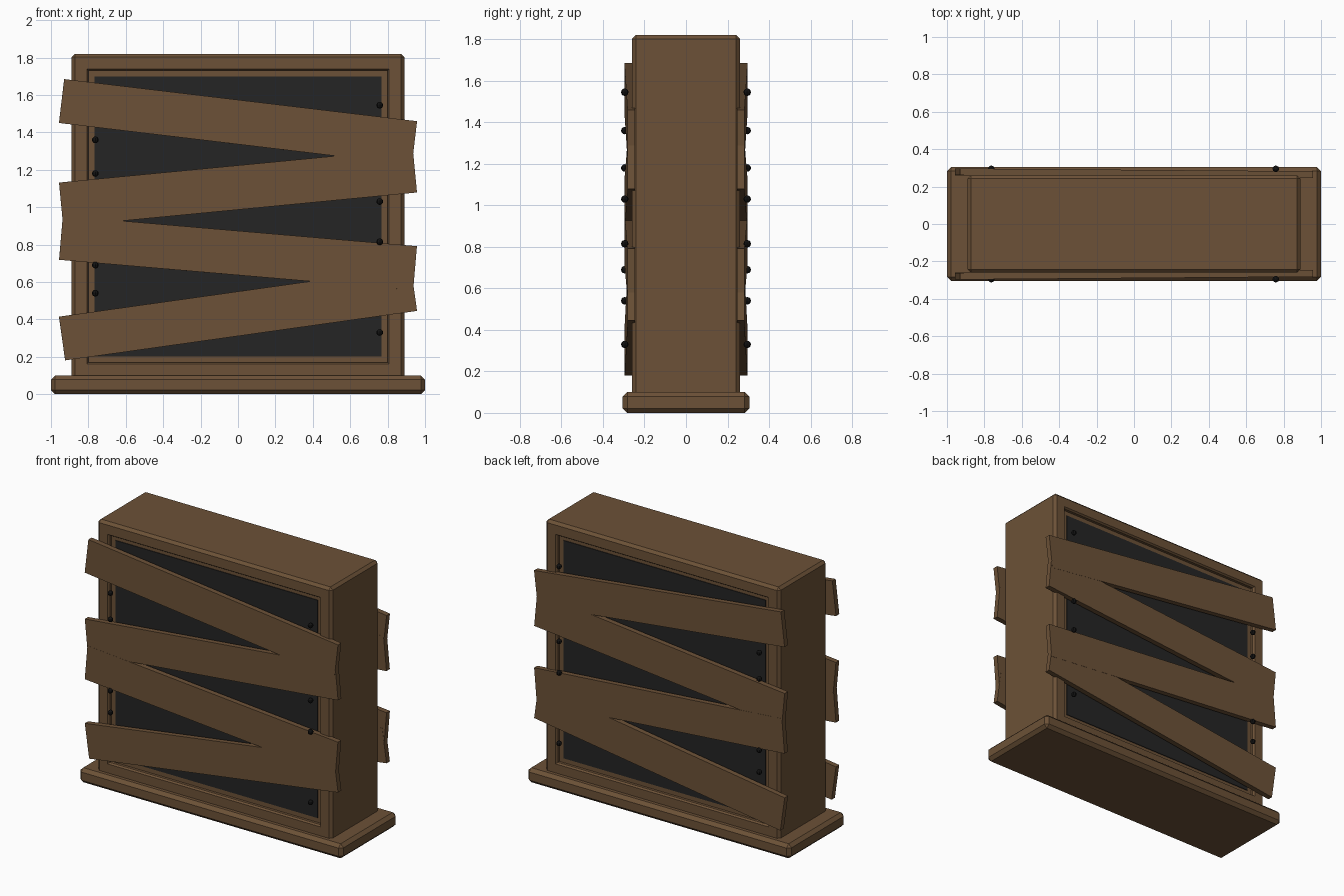
import bpy, bmesh, math
from mathutils import Matrix, Vector

if "Cube" in bpy.data.objects:
    bpy.data.objects.remove(bpy.data.objects["Cube"])


def material(name, rgb):
    m = bpy.data.materials.new(name)
    m.diffuse_color = (*rgb, 1)
    m.use_nodes = True
    m.node_tree.nodes["Principled BSDF"].inputs["Base Color"].default_value = m.diffuse_color
    return m


WOOD = material("brown wood", (0.15, 0.083, 0.038))
DARK = material("dark panel", (0.018, 0.018, 0.018))
IRON = material("black iron", (0.006, 0.006, 0.006))


def finish(bm, name, mat):
    bmesh.ops.recalc_face_normals(bm, faces=bm.faces)
    me = bpy.data.meshes.new(name)
    bm.to_mesh(me)
    bm.free()
    me.materials.append(mat)
    ob = bpy.data.objects.new(name, me)
    bpy.context.collection.objects.link(ob)
    return ob


def box_bm(size, centre, rot=Matrix(), bevel=0):
    bm = bmesh.new()
    bmesh.ops.create_cube(bm, size=1)
    bmesh.ops.transform(bm, verts=bm.verts, matrix=Matrix.Translation(centre) @ rot @ Matrix.Diagonal((*size, 1)))
    if bevel:
        bmesh.ops.bevel(bm, geom=bm.edges[:], offset=bevel, segments=1, affect='EDGES')
    return bm


# Base slab
finish(box_bm((2, 0.61, 0.1), (0, 0, 0.05), bevel=0.022), "base_slab", WOOD)

# Cabinet body with a recessed opening in the front and back
bm = box_bm((1.78, 0.52, 1.74), (0, 0, 0.95), bevel=0.018)
bm.normal_update()
for f in [f for f in bm.faces if abs(f.normal.y) > 0.99]:
    side = math.copysign(1, f.normal.y)
    bmesh.ops.inset_region(bm, faces=[f], thickness=0.09)
    # chamfered rim, then straight recess walls
    bmesh.ops.inset_region(bm, faces=[f], thickness=0.012, depth=-0.012)
    r = bmesh.ops.extrude_discrete_faces(bm, faces=[f])["faces"]
    bmesh.ops.translate(bm, verts=r[0].verts[:], vec=Vector((0, -side * 0.018, 0)))
finish(bm, "cabinet_body", WOOD)

# (centre height, downward slope to the right in degrees)
PLANKS = [(1.455, 6.8), (1.105, -5.5), (0.755, 4.9), (0.43, -8.0)]
NAILS = [(-0.763, z) for z in (1.36, 1.18, 0.69, 0.54)] + \
        [(0.758, z) for z in (1.545, 1.03, 0.815, 0.33)]

for side, label in ((-1, "front"), (1, "back")):
    # Dark panel on the floor of the opening
    finish(box_bm((1.536, 0.008, 1.496), (0, side * 0.231, 0.95)), label + "_panel", DARK)

    # Crooked boards, slightly turned away from the body at the left end
    for i, (z, deg) in enumerate(PLANKS):
        rot = Matrix.Rotation(math.radians(-side * 0.45), 4, 'Z') @ Matrix.Rotation(math.radians(deg), 4, 'Y')
        y = side * (0.2715 - 0.001 * (i % 2))
        finish(box_bm((1.9, 0.036, 0.236), (0, y, z), rot), f"{label}_board_{i + 1}", WOOD)

    # Nail heads
    for i, (x, z) in enumerate(NAILS):
        bm = bmesh.new()
        bmesh.ops.create_uvsphere(bm, u_segments=8, v_segments=6, radius=0.018,
                                  matrix=Matrix.Translation((x, side * 0.295, z)))
        finish(bm, f"{label}_nail_{i + 1}", IRON)
